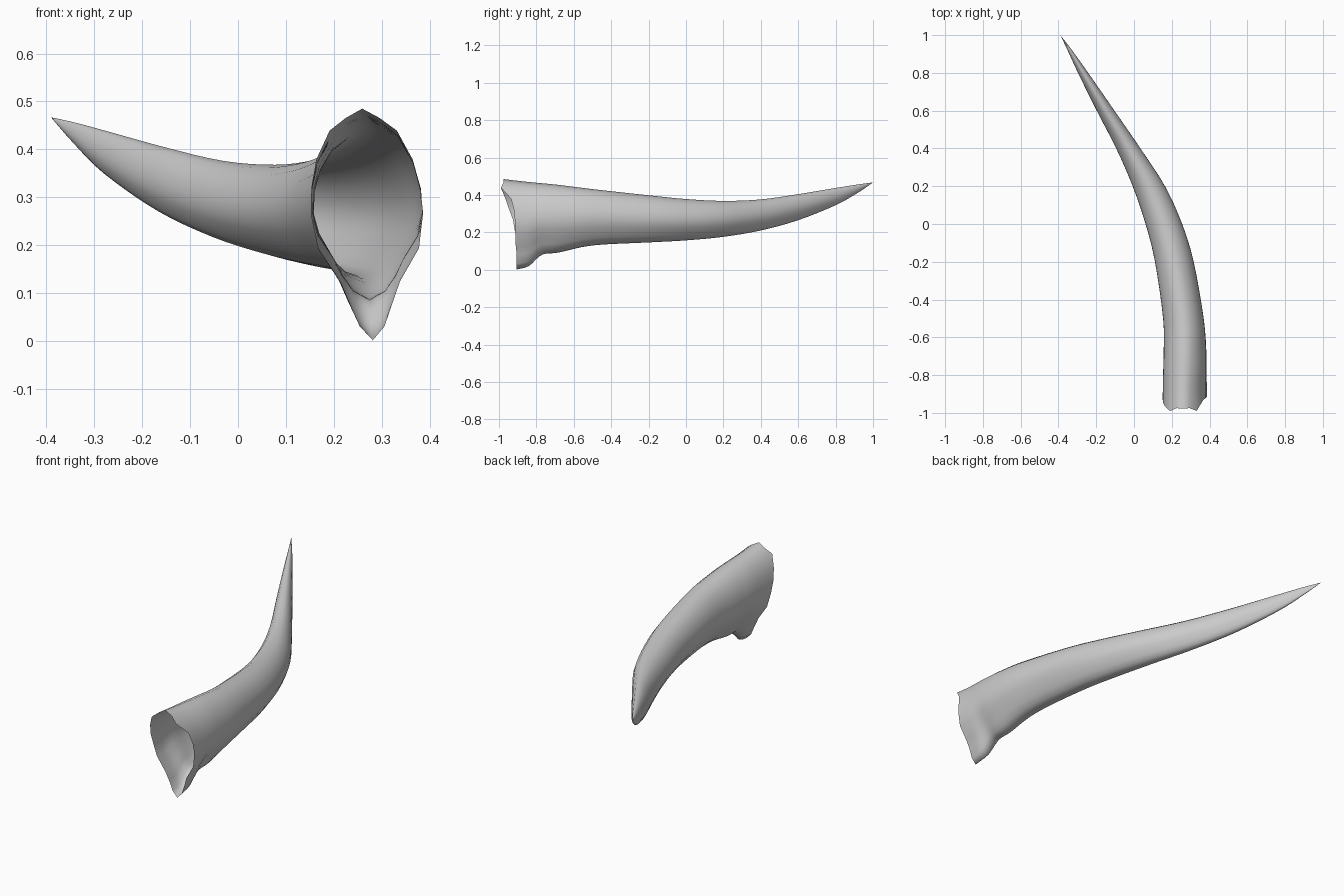
import bpy, bmesh

if "Cube" in bpy.data.objects:
    bpy.data.objects.remove(bpy.data.objects["Cube"])

# Stations along the horn: y, left x, right x, bottom z, top z, rim weight (flared mouth shape)
STATIONS = [
    (-0.905, 0.153, 0.387, 0.002, 0.485, 1.0),
    (-0.84, 0.153, 0.386, 0.02, 0.474, 0.8),
    (-0.77, 0.154, 0.385, 0.08, 0.464, 0.5),
    (-0.68, 0.156, 0.384, 0.092, 0.454, 0.25),
    (-0.50, 0.153, 0.370, 0.130, 0.431, 0.0),
    (-0.20, 0.110, 0.317, 0.146, 0.398, 0.0),
    (0.00, 0.060, 0.256, 0.157, 0.378, 0.0),
    (0.20, -0.008, 0.165, 0.176, 0.368, 0.0),
    (0.40, -0.095, 0.035, 0.210, 0.376, 0.0),
    (0.60, -0.198, -0.103, 0.265, 0.404, 0.0),
    (0.80, -0.297, -0.242, 0.345, 0.437, 0.0),
    (0.92, -0.352, -0.328, 0.412, 0.456, 0.0),
    (1.00, -0.390, -0.390, 0.467, 0.467, 0.0),
]
# Half cross-sections (width, height), top to bottom: oval shaft and keeled mouth
SHAFT = [(0, 1), (.32, .93), (.62, .76), (.86, .48), (.98, .18), (.99, -.1),
         (.88, -.36), (.72, -.56), (.56, -.75), (.32, -.92), (0, -1)]
MOUTH = [(0, 1), (.3, .92), (.6, .81), (.86, .56), (.97, .32), (1, .1),
         (.9, -.2), (.52, -.5), (.38, -.68), (.22, -.88), (0, -1)]
# How far the torn rim runs forward at each profile point
RIM_R = [-.072, -.07, -.085, -.03, -.015, -.01, -.008, -.005, 0, 0, 0]
RIM_L = [-.072, -.07, -.085, -.06, -.04, -.02, -.008, -.005, 0, 0, 0]
STEPS = 4


def catmull(a, b, c, d, t):
    return tuple(.5 * (2 * q + (r - p) * t + (2 * p - 5 * q + 4 * r - s) * t * t
                       + (3 * q - p - 3 * r + s) * t ** 3) for p, q, r, s in zip(a, b, c, d))


def ring(station):
    y, x0, x1, z0, z1, w = station
    w = min(max(w, 0), 1)
    cx, hx, cz, hz = (x0 + x1) / 2, (x1 - x0) / 2, (z0 + z1) / 2, (z1 - z0) / 2
    half = [(a[0] + (b[0] - a[0]) * w, a[1] + (b[1] - a[1]) * w) for a, b in zip(SHAFT, MOUTH)]
    order = [(i, 1) for i in range(11)] + [(i, -1) for i in range(9, 0, -1)]
    pts = []
    for i, side in order:
        u, v = half[i]
        rim = (RIM_R if side > 0 else RIM_L)[i]
        pts.append((cx + side * u * hx - .011 * v * w, y + rim * w * w, cz + v * hz))
    return pts


# Smooth the stations lengthwise
fine = []
n = len(STATIONS)
for i in range(n - 1):
    quad = [STATIONS[min(max(k, 0), n - 1)] for k in (i - 1, i, i + 1, i + 2)]
    fine += [catmull(*quad, s / STEPS) for s in range(STEPS)]

# Loft the hollow shell, open at the mouth and closed to a point
bm = bmesh.new()
rings = [[bm.verts.new(p) for p in ring(st)] for st in fine]
for a, b in zip(rings, rings[1:]):
    for j in range(len(a)):
        k = (j + 1) % len(a)
        bm.faces.new((a[j], b[j], b[k], a[k]))
tip = bm.verts.new((-0.39, 1.0, 0.467))
last = rings[-1]
for j in range(len(last)):
    bm.faces.new((last[j], tip, last[(j + 1) % len(last)]))
bmesh.ops.recalc_face_normals(bm, faces=bm.faces)
for f in bm.faces:
    f.smooth = True
mesh = bpy.data.meshes.new("horn")
bm.to_mesh(mesh)
bm.free()
horn = bpy.data.objects.new("horn", mesh)
bpy.context.collection.objects.link(horn)
